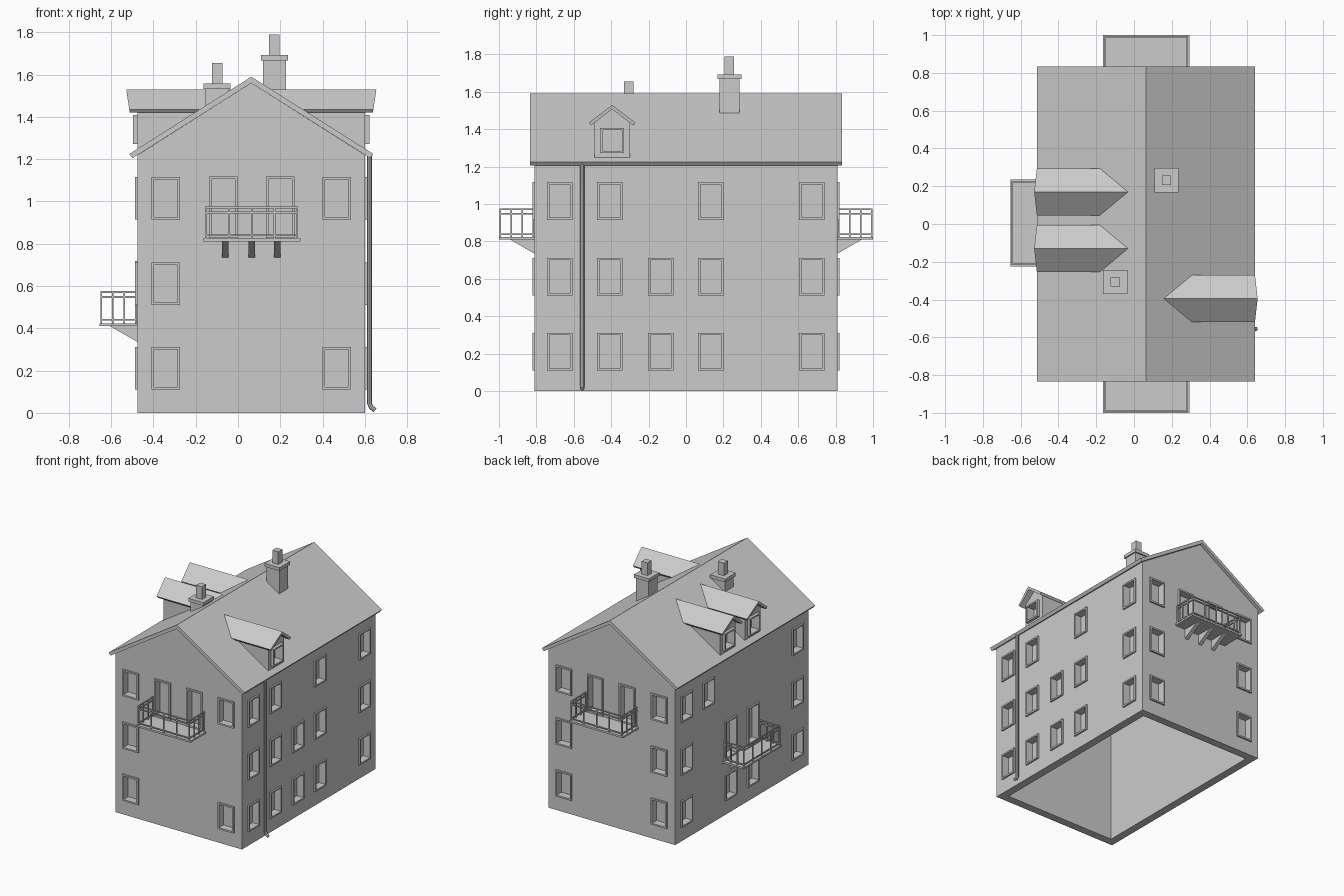
import bpy
import bmesh
from math import radians
from mathutils import Matrix, Vector

cube = bpy.data.objects.get("Cube")
if cube:
    bpy.data.objects.remove(cube)

# Single plaster colour
plaster = bpy.data.materials.new("light_grey")
plaster.use_nodes = True
GREY = (0.6, 0.6, 0.6, 1)
plaster.diffuse_color = GREY
plaster.node_tree.nodes["Principled BSDF"].inputs["Base Color"].default_value = GREY

# House dimensions
MID, HALF_W, HALF_L = 0.063, 0.538, 0.81
RIDGE, SLOPE = 1.59, 0.633
WALL, RECESS = 0.062, 0.045


def roof_z(x):
    return RIDGE - SLOPE * abs(x - MID)


def finish(name, bm):
    bmesh.ops.recalc_face_normals(bm, faces=bm.faces)
    mesh = bpy.data.meshes.new(name)
    bm.to_mesh(mesh)
    bm.free()
    mesh.materials.append(plaster)
    ob = bpy.data.objects.new(name, mesh)
    bpy.context.collection.objects.link(ob)
    return ob


def prism(bm, ring, offset, matrix=Matrix()):
    """Closed solid from a ring of points swept along an offset."""
    ring = [Vector(p) for p in ring]
    a = [bm.verts.new(matrix @ p) for p in ring]
    b = [bm.verts.new(matrix @ (p + Vector(offset))) for p in ring]
    bm.faces.new(a)
    bm.faces.new(b[::-1])
    for i in range(len(a)):
        j = (i + 1) % len(a)
        bm.faces.new((a[i], b[i], b[j], a[j]))
    return a, b


def box(bm, x, y, z, matrix=Matrix()):
    ring = [(x[0], y[0], z[0]), (x[1], y[0], z[0]), (x[1], y[1], z[0]), (x[0], y[1], z[0])]
    prism(bm, ring, (0, 0, z[1] - z[0]), matrix)


def on_wall(angle, along, z=0):
    """Frame on a wall: local -y points outward, the origin lies on the wall."""
    points = {0: (along, -HALF_L), 90: (MID + HALF_W, along),
              180: (along, HALF_L), 270: (MID - HALF_W, along)}
    return Matrix.Translation((*points[angle], z)) @ Matrix.Rotation(radians(angle), 4, "Z")


def subtract(target, cutter):
    mod = target.modifiers.new("cut", "BOOLEAN")
    mod.operation, mod.solver, mod.object = "DIFFERENCE", "EXACT", cutter
    bpy.context.view_layer.objects.active = target
    bpy.ops.object.modifier_apply(modifier="cut")
    bpy.data.objects.remove(cutter)


def opening(cutters, frames, matrix, w, z0, z1, out=0.012, border=0.012):
    """Recess in a wall lined with a raised frame."""
    h = w / 2
    box(cutters, (-h, h), (-0.03, RECESS), (z0, z1), matrix)
    y = (-out, RECESS)
    for s in (-1, 1):
        box(frames, sorted((s * h, s * (h - border))), y, (z0, z1), matrix)
    for a in (z0, z1 - border):
        box(frames, (border - h, h - border), y, (a, a + border), matrix)


def gable_ring(inset, bottom, y):
    w = HALF_W - inset
    top = 0.03 + inset * 1.2
    return [(MID - w, y, bottom), (MID + w, y, bottom), (MID + w, y, roof_z(MID + w) - top),
            (MID, y, RIDGE - top), (MID - w, y, roof_z(MID - w) - top)]


# Hollow walls with open underside
bm = bmesh.new()
prism(bm, gable_ring(0, 0, -HALF_L), (0, 2 * HALF_L, 0))
walls = finish("walls", bm)

cutters, frames = bmesh.new(), bmesh.new()
prism(cutters, gable_ring(WALL, -0.1, WALL - HALF_L), (0, 2 * (HALF_L - WALL), 0))

# Windows: wall angle, position along the wall, storeys
LOW, MIDDLE, HIGH = 0.11, 0.51, 0.915
ALL = (LOW, MIDDLE, HIGH)
windows = [
    (0, -0.342, ALL), (0, 0.468, (LOW, HIGH)),
    (180, 0.468, ALL), (180, -0.342, ALL),
    (90, -0.675, ALL), (90, -0.408, ALL), (90, -0.135, (LOW, MIDDLE)),
    (90, 0.132, ALL), (90, 0.672, ALL),
    (270, 0.675, ALL), (270, -0.672, ALL), (270, 0.408, (HIGH,)),
    (270, 0.14, (LOW,)), (270, -0.132, (LOW,)),
]
for angle, along, storeys in windows:
    for z in storeys:
        opening(cutters, frames, on_wall(angle, along), 0.135, z, z + 0.202)

# Balconies with a pair of doors each
balconies = [("front", 0, 0.065, 0.81, 0.19), ("back", 180, 0.065, 0.81, 0.19),
             ("right", 270, 0.005, 0.41, 0.18)]
for side, angle, along, z, depth in balconies:
    for s in (-1, 1):
        opening(cutters, frames, on_wall(angle, along + s * 0.135), 0.135, z + 0.018, z + 0.308)
    m = on_wall(angle, along, z)
    bm = bmesh.new()
    box(bm, (-0.23, 0.23), (-depth, 0), (0, 0.014), m)
    for x in (-0.125, 0, 0.12):
        prism(bm, [(x - 0.015, 0, 0), (x - 0.015, 0, -0.075), (x - 0.015, -0.13, 0)],
              (0.03, 0, 0), m)
    finish(side + "_balcony_slab", bm)

    bm = bmesh.new()
    r, w, d = 0.004, 0.216, depth - 0.008
    posts = [(-w + i * w / 2, -d) for i in range(5)]
    posts += [(s * w, -d + i * (d - 0.008) / 3) for s in (-1, 1) for i in (1, 2, 3)]
    for x, y in posts:
        box(bm, (x - r, x + r), (y - r, y + r), (0.01, 0.16), m)
    for h in (0.03, 0.138, 0.162):
        box(bm, (-w - r, w + r), (-d - r, -d + r), (h - r, h + r), m)
        for x in (-w, w):
            box(bm, (x - r, x + r), (-d + r, 0), (h - r, h + r), m)
    finish(side + "_balcony_railing", bm)

subtract(walls, finish("wall_cutter", cutters))

# Main roof
bm = bmesh.new()
w, over = 0.577, 0.835
ring = [(MID - w, -over, RIDGE - SLOPE * w), (MID, -over, RIDGE),
        (MID + w, -over, RIDGE - SLOPE * w), (MID + w - 0.015, -over, 1.205),
        (MID, -over, RIDGE - 0.03), (MID - w + 0.015, -over, 1.205)]
prism(bm, ring, (0, 2 * over, 0))
finish("main_roof", bm)

# Dormers: built facing +x, turned about the ridge line for the other side
for name, y, turned in (("left_dormer", -0.395, False), ("right_dormer_front", -0.13, True),
                        ("right_dormer_back", 0.17, True)):
    m = Matrix.Translation((MID, y, 0)) @ Matrix.Rotation(radians(180 * turned), 4, "Z")
    bm = bmesh.new()
    h = 0.095
    prism(bm, [(0.2, -h, 1.235), (0.2, h, 1.235), (0.2, h, 1.437), (0.2, 0, 1.51),
               (0.2, -h, 1.437)], (HALF_W - 0.2, 0, 0), m)
    body = finish(name + "_walls", bm)
    cut = bmesh.new()
    front = m @ Matrix.Translation((HALF_W, 0, 0)) @ Matrix.Rotation(radians(90), 4, "Z")
    opening(cut, frames, front, 0.127, 1.272, 1.408, 0.022)
    subtract(body, finish("dormer_cutter", cut))

    bm = bmesh.new()
    e = 0.125
    ring = [(0, -e, 1.435), (0, 0, 1.53), (0, e, 1.435),
            (0, e - 0.012, 1.42), (0, 0, 1.507), (0, 0.012 - e, 1.42)]
    back, lead = prism(bm, ring, (0.1, 0, 0))
    for v in back:
        v.co.x = (RIDGE - v.co.z) / SLOPE - 0.015
    for v in lead:
        v.co.x = 0.575 + (v.co.z - 1.42) * 0.15
    bm.transform(m)
    finish(name + "_roof", bm)

finish("window_frames", frames)

# Chimneys
for name, x, y, base, shaft, flue in (("tall_chimney", 0.172, 0.232, 1.46, 1.668, 1.79),
                                      ("short_chimney", -0.099, -0.307, 1.42, 1.533, 1.655)):
    bm = bmesh.new()
    for r, z0, z1 in ((0.054, base, shaft), (0.064, shaft, shaft + 0.025),
                      (0.025, shaft + 0.025, flue)):
        box(bm, (x - r, x + r), (y - r, y + r), (z0, z1))
    finish(name, bm)

# Drainpipe with a kicked-out foot
curve = bpy.data.curves.new("drainpipe", "CURVE")
curve.dimensions = "3D"
curve.bevel_depth, curve.bevel_resolution, curve.use_fill_caps = 0.011, 2, True
path = [(0.622, 1.215), (0.622, 0.045), (0.629, 0.028), (0.648, 0.012)]
spline = curve.splines.new("POLY")
spline.points.add(len(path) - 1)
for p, (x, z) in zip(spline.points, path):
    p.co = (x, -0.555, z, 1)
curve.materials.append(plaster)
pipe = bpy.data.objects.new("drainpipe", curve)
bpy.context.collection.objects.link(pipe)
bpy.ops.object.select_all(action="DESELECT")
pipe.select_set(True)
bpy.context.view_layer.objects.active = pipe
bpy.ops.object.convert(target="MESH")
bpy.ops.object.shade_smooth_by_angle()
